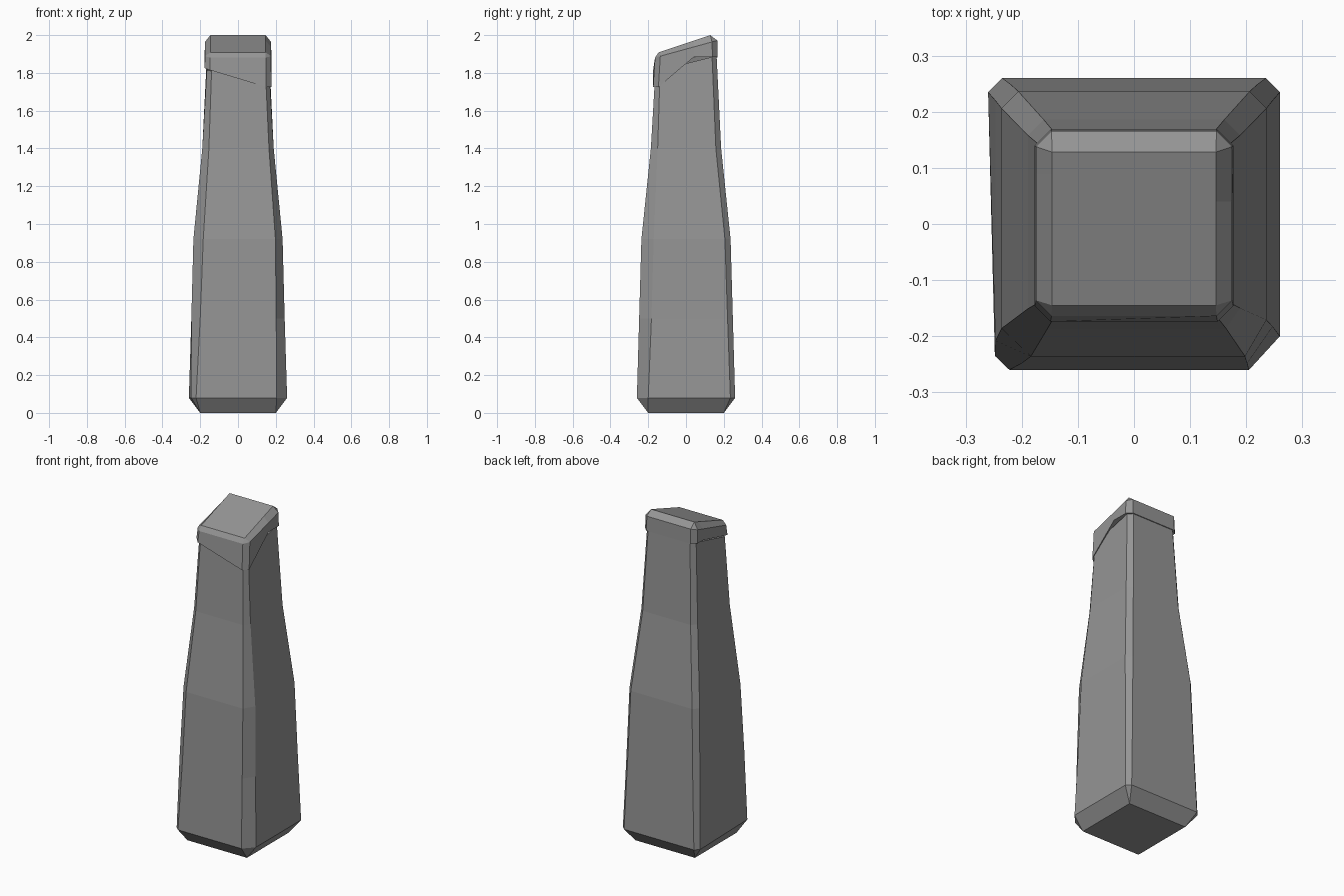
import bpy
import bmesh

cube = bpy.data.objects.get("Cube")
if cube:
    bpy.data.objects.remove(cube, do_unlink=True)

stone = bpy.data.materials.new("grey stone")
stone.use_nodes = True
colour = (0.3, 0.3, 0.3, 1)
stone.diffuse_color = colour
stone.node_tree.nodes["Principled BSDF"].inputs["Base Color"].default_value = colour


def loft(name, rings):
    """Skin equal-length rings (bottom to top) and close both ends."""
    bm = bmesh.new()
    loops = [[bm.verts.new(p) for p in ring] for ring in rings]
    n = len(loops[0])
    for a, b in zip(loops, loops[1:]):
        for i in range(n):
            j = (i + 1) % n
            bm.faces.new((a[i], a[j], b[j], b[i]))
    bm.faces.new(loops[0][::-1])
    bm.faces.new(loops[-1])
    bmesh.ops.remove_doubles(bm, verts=bm.verts, dist=0.0005)
    bmesh.ops.recalc_face_normals(bm, faces=bm.faces)
    mesh = bpy.data.meshes.new(name)
    bm.to_mesh(mesh)
    bm.free()
    mesh.materials.append(stone)
    obj = bpy.data.objects.new(name, mesh)
    bpy.context.collection.objects.link(obj)
    return obj


def octagon(x0, x1, y0, y1, fl, fr, back):
    """Rectangle with its corners cut; a cut is (along x, along y)."""
    return [(x0 + fl[0], y0), (x1 - fr[0], y0), (x1, y0 + fr[1]), (x1, y1 - back),
            (x1 - back, y1), (x0 + back, y1), (x0, y1 - back), (x0, y0 + fl[1])]


# Shaft: height, half width, half depth, corner cuts
levels = [
    (0.0, 0.20, 0.20, (0, 0), (0, 0), 0),
    (0.08, 0.26, 0.26, (0.038, 0.025), (0.055, 0.06), 0.025),
    (0.5, 0.247, 0.248, (0.047, 0.04), (0.045, 0.065), 0.028),
    (0.92, 0.236, 0.236, (0.052, 0.05), (0.038, 0.065), 0.03),
    (1.4, 0.189, 0.186, (0.035, 0.035), (0.025, 0.036), 0.028),
    (1.85, 0.165, 0.162, (0.025, 0.025), (0.02, 0.025), 0.024),
]
rings = []
for z, hx, hy, fl, fr, back in levels:
    ring = [[x, y, z] for x, y in octagon(-hx, hx, -hy, hy, fl, fr, back)]
    rings.append(ring)
rings[1][7][0] += 0.012           # slightly skewed foot
for p in rings[-1]:               # top follows the sloping cap
    p[2] += 0.25 * p[1]
loft("shaft", rings)


# Cap: cut-corner outline with a break point on each side for the stepped rim
def cap_outline(hx, y0, y1, cut, breaks):
    o = octagon(-hx, hx, y0, y1, (cut, cut), (cut, cut), cut)
    return o[:3] + [(hx, breaks[0])] + o[3:7] + [(-hx, breaks[1])] + o[7:]


breaks = (0.04, 0.09)
rim_heights = [1.815, 1.725, 1.725, 1.883, 1.883, 1.883, 1.883, 1.883, 1.883, 1.825]
rim = cap_outline(0.177, -0.174, 0.168, 0.028, breaks)
shoulder = cap_outline(0.175, -0.164, 0.166, 0.028, breaks)
top = cap_outline(0.146, -0.145, 0.128, 0, breaks)
loft("cap", [
    [(x, y, z) for (x, y), z in zip(rim, rim_heights)],
    [(x, y, 1.926 + 0.275 * y) for x, y in shoulder],
    [(x, y, 1.957 + 0.336 * y) for x, y in top],
])
